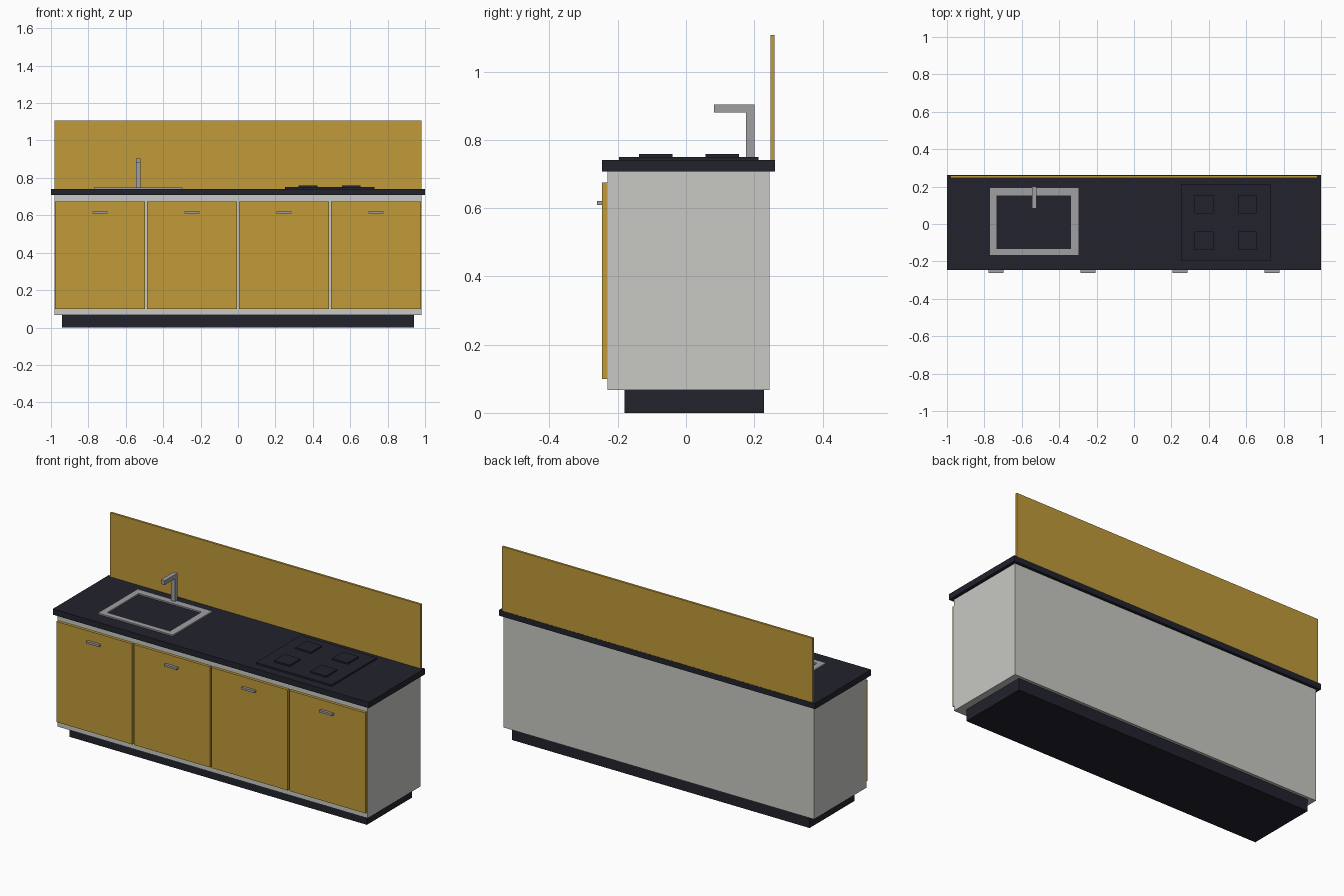
import bpy
import bmesh

if "Cube" in bpy.data.objects:
    bpy.data.objects.remove(bpy.data.objects["Cube"])


def material(name, r, g, b):
    m = bpy.data.materials.new(name)
    lin = [((c / 255 + 0.055) / 1.055) ** 2.4 for c in (r, g, b)]
    m.diffuse_color = (*lin, 1)
    m.use_nodes = True
    m.node_tree.nodes["Principled BSDF"].inputs["Base Color"].default_value = m.diffuse_color
    return m


OCHRE = material("ochre_panel", 193, 155, 58)
GREY = material("light_grey_carcass", 200, 200, 195)
DARK = material("dark_worktop", 34, 34, 45)
STEEL = material("steel", 160, 160, 164)


def finish(name, bm, mat):
    bmesh.ops.recalc_face_normals(bm, faces=bm.faces)
    me = bpy.data.meshes.new(name)
    bm.to_mesh(me)
    bm.free()
    me.materials.append(mat)
    ob = bpy.data.objects.new(name, me)
    bpy.context.collection.objects.link(ob)
    return ob


def box(name, x, y, z, mat):
    """Box from (min, max) ranges on each axis."""
    bm = bmesh.new()
    bmesh.ops.create_cube(bm, size=1)
    for v in bm.verts:
        v.co = [(a + b) / 2 + c * (b - a) for c, (a, b) in zip(v.co, (x, y, z))]
    return finish(name, bm, mat)


def extrude_outline(name, points, direction, mat):
    """Closed prism from a flat outline."""
    bm = bmesh.new()
    face = bm.faces.new([bm.verts.new(p) for p in points])
    new = bmesh.ops.extrude_face_region(bm, geom=[face])["geom"]
    bmesh.ops.translate(bm, vec=direction,
                        verts=[g for g in new if isinstance(g, bmesh.types.BMVert)])
    return finish(name, bm, mat)


# Cabinet body, plinth, worktop and splashback
box("plinth", (-0.942, 0.942), (-0.18, 0.228), (0, 0.067), DARK)
box("carcass", (-0.982, 0.982), (-0.23, 0.245), (0.067, 0.708), GREY)
box("worktop", (-1, 1), (-0.246, 0.261), (0.708, 0.741), DARK)
box("splashback", (-0.982, 0.982), (0.247, 0.26), (0.741, 1.108), OCHRE)

# Four doors with bar handles
for i in range(4):
    cx = (i - 1.5) * 0.492
    box(f"door_{i + 1}", (cx - 0.24, cx + 0.24), (-0.246, -0.23), (0.1, 0.675), OCHRE)
    box(f"handle_{i + 1}", (cx - 0.041, cx + 0.041), (-0.261, -0.246), (0.609, 0.621), STEEL)

# Sink rim: four bars around the dark basin
X0, X1, Y0, Y1 = -0.77, -0.297, -0.166, 0.193
XI0, XI1, YI0, YI1 = -0.734, -0.337, -0.134, 0.152
RIM = (0.741, 0.749)
box("sink_rim_front", (X0, X1), (Y0, YI0), RIM, STEEL)
box("sink_rim_back", (X0, X1), (YI1, Y1), RIM, STEEL)
box("sink_rim_left", (X0, XI0), (YI0, YI1), RIM, STEEL)
box("sink_rim_right", (XI1, X1), (YI0, YI1), RIM, STEEL)

# Square-section tap: upright plus spout as one L-shaped prism
tap = [(0.2, 0.741), (0.2, 0.904), (0.082, 0.904),
       (0.082, 0.88), (0.176, 0.88), (0.176, 0.741)]
extrude_outline("tap", [(-0.546, y, z) for y, z in tap], (0.024, 0, 0), STEEL)

# Hob with four square plates
box("hob", (0.25, 0.73), (-0.196, 0.212), (0.741, 0.75), DARK)
for i, px in enumerate((0.374, 0.605)):
    for j, py in enumerate((-0.089, 0.106)):
        box(f"hob_plate_{i * 2 + j + 1}", (px - 0.05, px + 0.05),
            (py - 0.049, py + 0.049), (0.75, 0.759), DARK)
